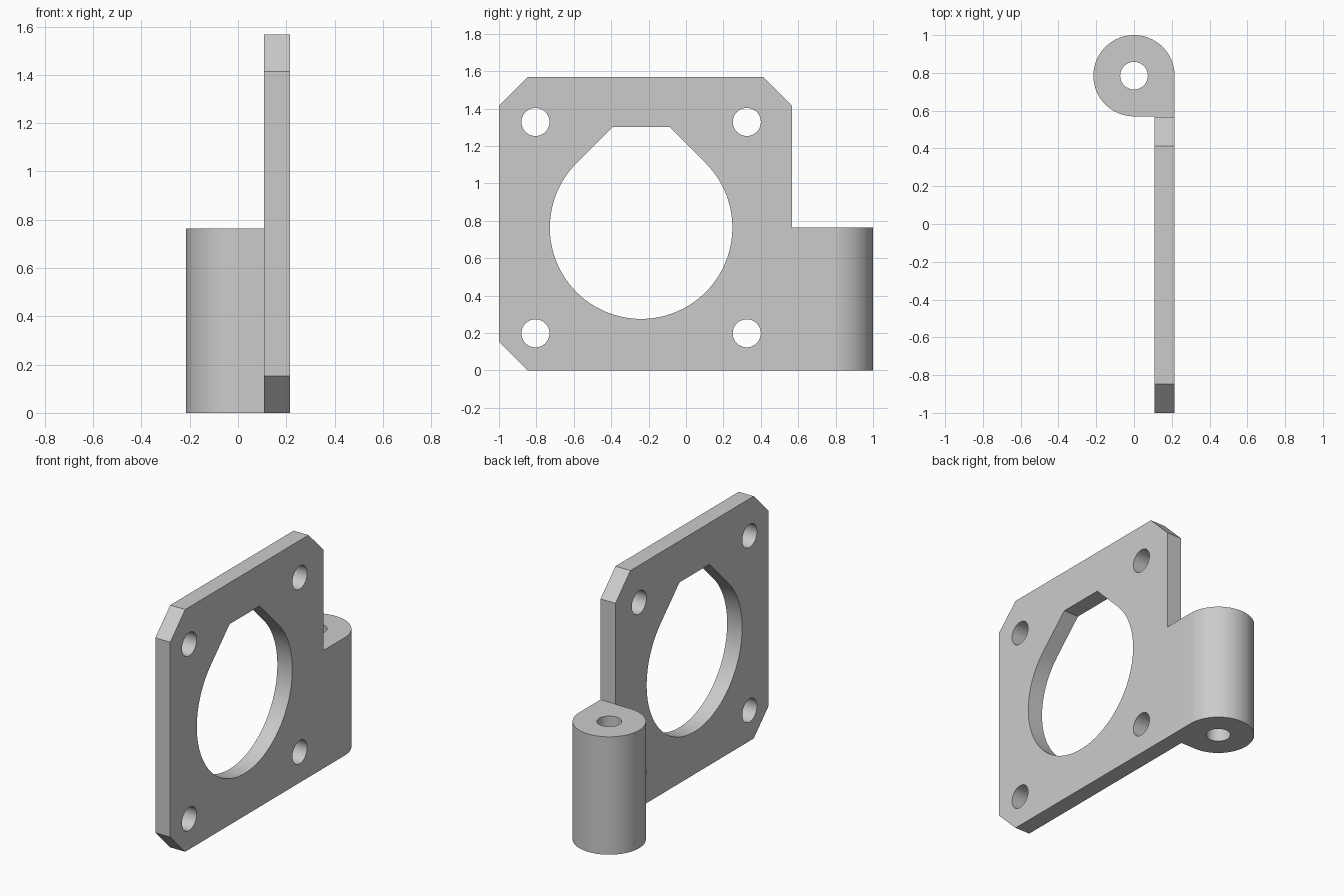
import bpy
import bmesh
from math import cos, sin, pi, radians
from mathutils import Vector

cube = bpy.data.objects.get("Cube")
if cube:
    bpy.data.objects.remove(cube, do_unlink=True)

# Material
grey = bpy.data.materials.new("plain grey")
grey.use_nodes = True
colour = (0.6, 0.6, 0.6, 1)
grey.diffuse_color = colour
grey.node_tree.nodes["Principled BSDF"].inputs["Base Color"].default_value = colour

# Shared sizes
INNER, OUTER = 0.108, 0.215      # plate faces in x
FRONT, BACK = -1.0, 0.567        # plate ends in y
TOP, CHAMFER = 1.568, 0.153
LUG_Y, LUG_TOP = 0.785, 0.763


def arc(u, v, radius, start=0, end=360, steps=64):
    """Points on an arc; a full circle does not repeat its first point."""
    count = steps if end - start == 360 else steps + 1
    angles = [radians(start + (end - start) * i / steps) for i in range(count)]
    return [(u + radius * cos(a), v + radius * sin(a)) for a in angles]


def extruded(name, loops, place, direction):
    """Fill an outline with holes, then give it thickness."""
    bm = bmesh.new()
    for loop in loops:
        verts = [bm.verts.new(place(u, v)) for u, v in loop]
        for a, b in zip(verts, verts[1:] + verts[:1]):
            bm.edges.new((a, b))
    bmesh.ops.triangle_fill(bm, edges=bm.edges[:], use_beauty=True)
    result = bmesh.ops.extrude_face_region(bm, geom=bm.faces[:], use_keep_orig=True)
    moved = [g for g in result["geom"] if isinstance(g, bmesh.types.BMVert)]
    bmesh.ops.translate(bm, verts=moved, vec=Vector(direction))
    bmesh.ops.recalc_face_normals(bm, faces=bm.faces[:])
    mesh = bpy.data.meshes.new(name)
    bm.to_mesh(mesh)
    bm.free()
    mesh.materials.append(grey)
    obj = bpy.data.objects.new(name, mesh)
    bpy.context.collection.objects.link(obj)
    return obj


# Plate: three chamfered corners, teardrop opening, four screw holes
outline = [(FRONT + CHAMFER, 0), (BACK, 0), (BACK, TOP - CHAMFER),
           (BACK - CHAMFER, TOP), (FRONT + CHAMFER, TOP),
           (FRONT, TOP - CHAMFER), (FRONT, CHAMFER)]
centre_y, centre_z = -0.24, 0.763
opening = arc(centre_y, centre_z, 0.488, 135, 405, 72)
opening += [(centre_y + 0.153, 1.3), (centre_y - 0.153, 1.3)]
screw_holes = [arc(centre_y + sy * 0.565, centre_z + sz * 0.565, 0.075, steps=48)
               for sy in (-1, 1) for sz in (-1, 1)]
plate = extruded("mounting_plate", [outline, opening] + screw_holes,
                 lambda u, v: (INNER, u, v), (OUTER - INNER, 0, 0))

# Hinge barrel: round on three sides, running flush into the plate
barrel_outline = arc(0, LUG_Y, OUTER, 0, 270, 72)
barrel_outline += [(INNER, LUG_Y - OUTER), (INNER, BACK), (OUTER, BACK)]
barrel = extruded("hinge_barrel", [barrel_outline, arc(0, LUG_Y, 0.073, steps=48)],
                  lambda u, v: (u, v, 0), (0, 0, LUG_TOP))

# Join both into one solid
union = plate.modifiers.new("Join barrel", "BOOLEAN")
union.operation = "UNION"
union.solver = "EXACT"
union.object = barrel
bpy.ops.object.select_all(action="DESELECT")
plate.select_set(True)
bpy.context.view_layer.objects.active = plate
bpy.ops.object.modifier_apply(modifier=union.name)
bpy.data.objects.remove(barrel, do_unlink=True)
plate.name = "hinge_bracket"

# Merge flat areas and smooth the round walls
bm = bmesh.new()
bm.from_mesh(plate.data)
bmesh.ops.remove_doubles(bm, verts=bm.verts[:], dist=0.0001)
bmesh.ops.dissolve_limit(bm, angle_limit=radians(0.5),
                         verts=bm.verts[:], edges=bm.edges[:])
bm.to_mesh(plate.data)
bm.free()
bpy.ops.object.shade_smooth_by_angle(angle=radians(30))
